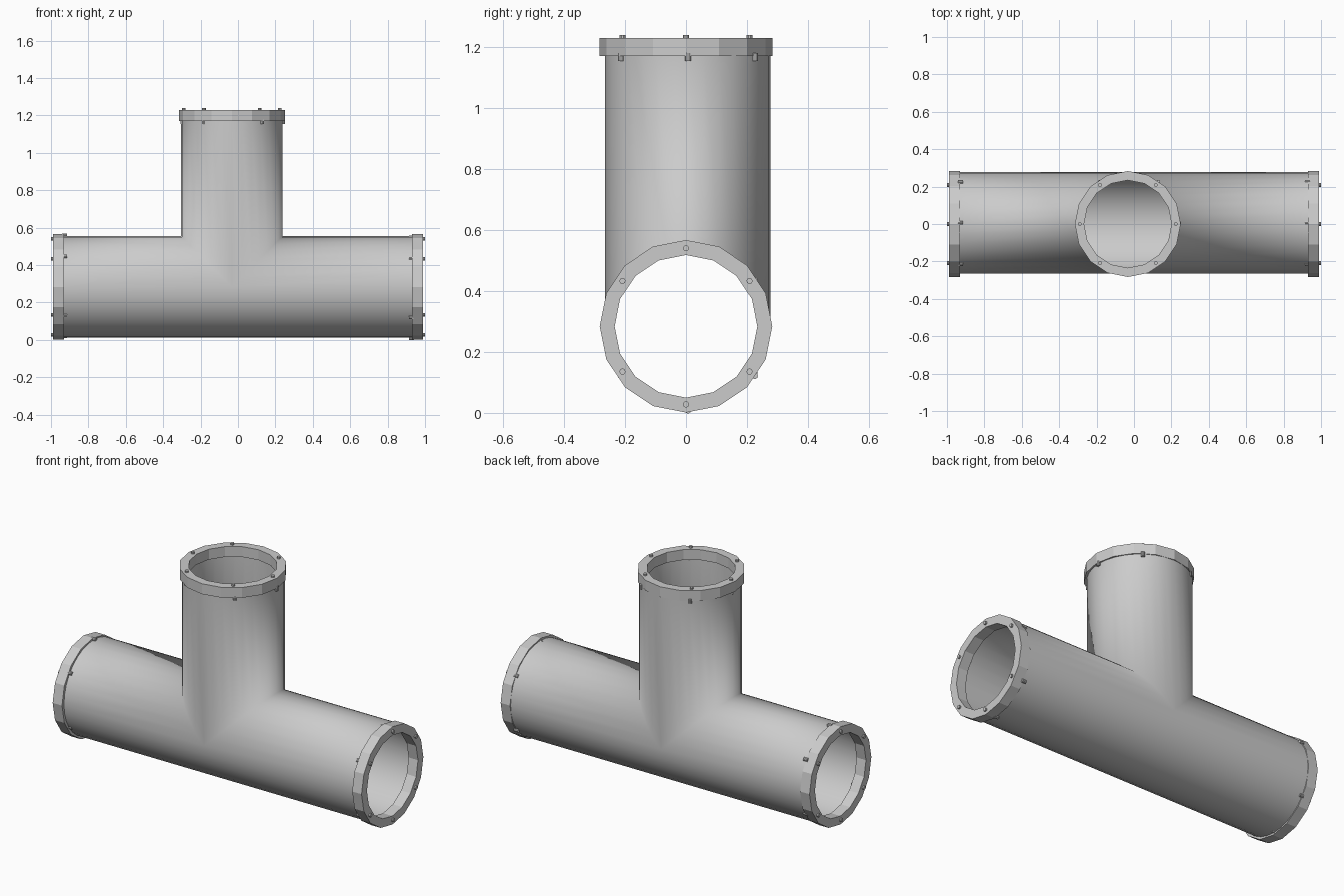
import bpy, bmesh
from math import sin, cos, pi, radians
from mathutils import Matrix, Vector

if "Cube" in bpy.data.objects:
    bpy.data.objects.remove(bpy.data.objects["Cube"])

CZ = 0.284      # height of the main pipe axis
VX = -0.033     # x of the branch axis
R = 0.271       # pipe radius
PY = 0.006      # slight sideways offset of the pipe shell
N = 32


def finish(bm, name, smooth=False):
    me = bpy.data.meshes.new(name)
    bm.to_mesh(me)
    bm.free()
    ob = bpy.data.objects.new(name, me)
    bpy.context.collection.objects.link(ob)
    for p in me.polygons:
        p.use_smooth = smooth
    return ob


# tee pipe: one open shell, both tubes meeting along the mitred seam
def tee_pipe():
    bm = bmesh.new()
    rows = []
    for i in range(N):
        a = 2 * pi * i / N
        y, c = PY + R * sin(a), cos(a)
        off = R * max(c, 0)
        z = CZ + R * c
        pts = [(-0.94, y, z), (VX - off, y, z), (VX + off, y, z), (0.94, y, z),
               (VX - off, y, 1.18), (VX + off, y, 1.18)]
        rows.append([bm.verts.new(p) for p in pts] + [c])
    for i in range(N):
        p, q = rows[i], rows[(i + 1) % N]
        bm.faces.new((p[0], p[1], q[1], q[0]))
        bm.faces.new((p[2], p[3], q[3], q[2]))
        if p[6] > -1e-6 and q[6] > -1e-6:
            bm.faces.new((p[1], p[4], q[4], q[1]))
            bm.faces.new((p[5], p[2], q[2], q[5]))
    bmesh.ops.remove_doubles(bm, verts=bm.verts, dist=1e-4)
    loose = [v for v in bm.verts if not v.link_faces]
    bmesh.ops.delete(bm, geom=loose, context='VERTS')
    bmesh.ops.recalc_face_normals(bm, faces=bm.faces)
    # make sure the shell faces outward
    low = min(bm.faces, key=lambda f: f.calc_center_median().z)
    if low.normal.z > 0:
        bmesh.ops.reverse_faces(bm, faces=bm.faces)
    finish(bm, "tee_pipe", True)


# flange: 16-sided ring, local z points out of the pipe
def flange(name, mat):
    bm = bmesh.new()
    loops = []
    for r, z in ((0.283, 0), (0.283, 0.06), (0.234, 0.06), (0.234, 0)):
        loops.append([bm.verts.new((r * cos(k * pi / 8), r * sin(k * pi / 8), z))
                      for k in range(16)])
    for j in range(4):
        a, b = loops[j], loops[(j + 1) % 4]
        for k in range(16):
            m = (k + 1) % 16
            bm.faces.new((a[k], a[m], b[m], b[k]))
    bmesh.ops.recalc_face_normals(bm, faces=bm.faces)
    finish(bm, name + "_flange").matrix_world = mat


# six bolts: heads on the outer face, ends poking out behind
def bolts(name, mat):
    bm = bmesh.new()
    for deg in (0, 54.5, 125.5, 180, 234.5, 305.5):
        a = radians(deg)
        for r, shift, z0, z1 in ((0.256, 0, 0.05, 0.07), (0.27, 0.006, -0.016, 0.01)):
            pos = Vector((r * cos(a) + shift, r * sin(a) + shift, (z0 + z1) / 2))
            bmesh.ops.create_cone(bm, cap_ends=True, segments=10, radius1=0.01,
                                  radius2=0.01, depth=z1 - z0,
                                  matrix=Matrix.Translation(pos))
    finish(bm, name + "_bolts").matrix_world = mat


tee_pipe()
ends = {
    "left": Matrix.Translation((-0.93, 0, CZ)) @ Matrix.Rotation(-pi / 2, 4, 'Y'),
    "right": Matrix.Translation((0.93, 0, CZ)) @ Matrix.Rotation(pi / 2, 4, 'Y'),
    "top": Matrix.Translation((VX, 0, 1.17)),
}
for name, mat in ends.items():
    flange(name, mat)
    bolts(name, mat)
